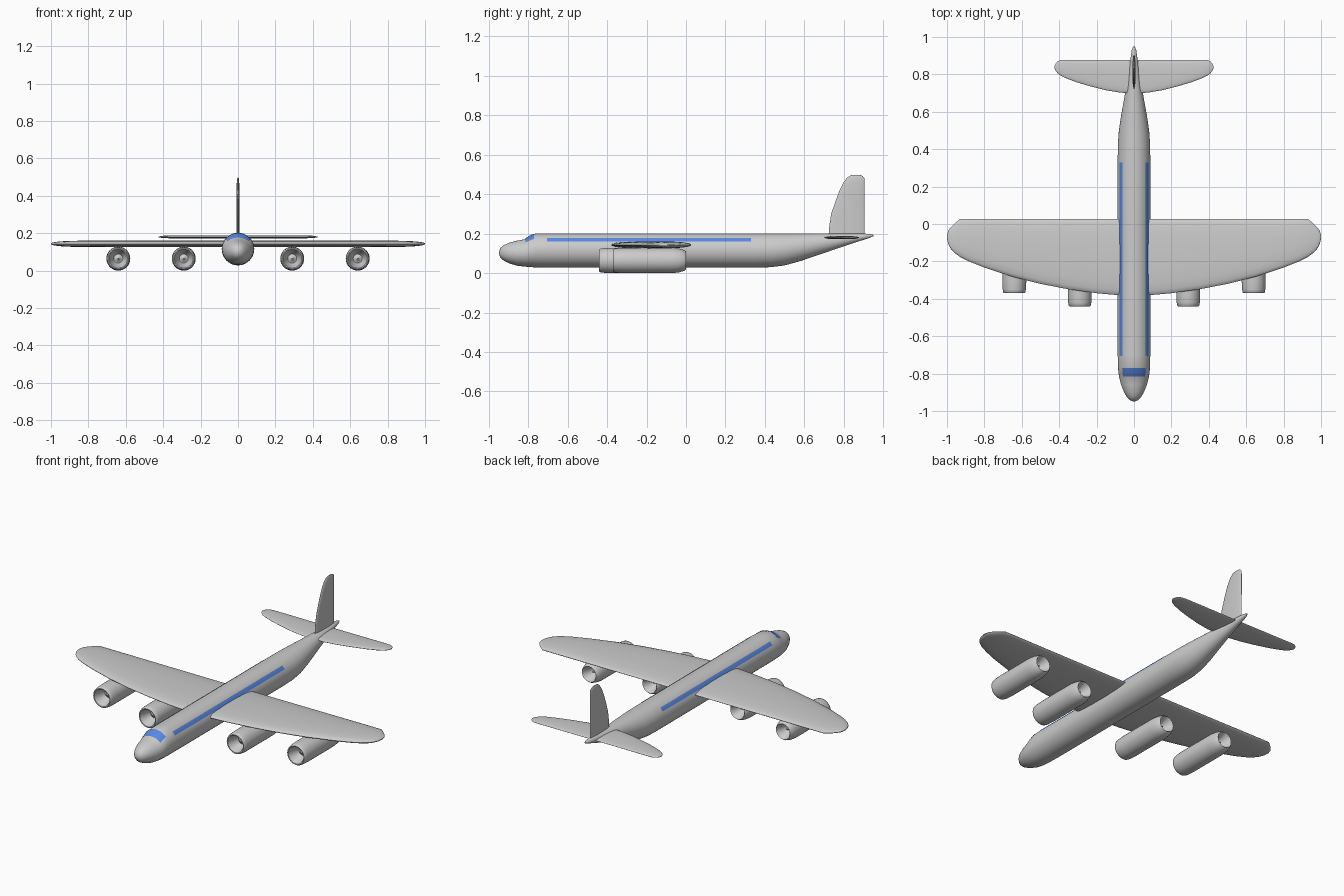
import bpy, bmesh
from math import sin, cos, pi, radians

if "Cube" in bpy.data.objects:
    bpy.data.objects.remove(bpy.data.objects["Cube"])

blue = bpy.data.materials.new("blue_glass")
blue.diffuse_color = (0.1, 0.25, 0.75, 1)
blue.use_nodes = True
blue.node_tree.nodes["Principled BSDF"].inputs["Base Color"].default_value = blue.diffuse_color


def loft(name, rings, closed=True, caps=True, angle=40, mat=None):
    """Skin a list of equal-length point rings into one smooth object."""
    bm = bmesh.new()
    vs = [[bm.verts.new(p) for p in r] for r in rings]
    n = len(rings[0])
    for a, b in zip(vs, vs[1:]):
        for i in range(n if closed else n - 1):
            j = (i + 1) % n
            bm.faces.new((a[i], a[j], b[j], b[i]))
    if caps:
        bm.faces.new(vs[0])
        bm.faces.new(vs[-1])
    bmesh.ops.recalc_face_normals(bm, faces=bm.faces[:])
    me = bpy.data.meshes.new(name)
    bm.to_mesh(me)
    bm.free()
    ob = bpy.data.objects.new(name, me)
    bpy.context.collection.objects.link(ob)
    if mat:
        me.materials.append(mat)
    bpy.ops.object.select_all(action='DESELECT')
    ob.select_set(True)
    bpy.context.view_layer.objects.active = ob
    bpy.ops.object.shade_smooth_by_angle(angle=radians(angle))
    return ob


# Fuselage stations: y, half width, bottom z, top z
BODY = [(-.948, .006, .098, .108), (-.942, .022, .078, .127), (-.925, .038, .064, .141),
        (-.90, .053, .051, .153), (-.86, .069, .038, .164), (-.82, .079, .033, .171),
        (-.795, .083, .031, .187), (-.765, .086, .029, .200), (-.70, .087, .028, .202),
        (.36, .087, .028, .202), (.43, .086, .030, .202), (.50, .081, .039, .202),
        (.58, .069, .061, .202), (.68, .051, .095, .202), (.78, .034, .129, .202),
        (.87, .021, .159, .201), (.93, .012, .178, .199), (.95, .004, .187, .194)]


def body_point(y, a, off=0.0):
    """Point on the fuselage skin at station y and angle a from +x."""
    for s, t in zip(BODY, BODY[1:]):
        if y <= t[0]:
            break
    k = (y - s[0]) / (t[0] - s[0])
    w, lo, hi = (s[i] + (t[i] - s[i]) * k for i in (1, 2, 3))
    return ((w + off) * cos(a), y, (lo + hi) / 2 + ((hi - lo) / 2 + off) * sin(a))


loft("fuselage", [[body_point(s[0], 2 * pi * i / 48) for i in range(48)] for s in BODY])

# Blue window bands and windscreen lying on the skin
for side in (1, -1):
    angles = [radians(90 - side * (90 - d)) for d in (30, 34, 38, 42, 46)]
    loft("window_band_right" if side > 0 else "window_band_left",
         [[body_point(y, a, .0015) for a in angles] for y in (-.705, -.69, .32, .33)],
         closed=False, caps=False, mat=blue)
loft("windscreen", [[body_point(y, radians(44 + 92 * i / 16), .002) for i in range(17)]
                    for y in (-.815, -.795, -.77)], closed=False, caps=False, mat=blue)

# Lens-shaped section: chord fraction, thickness fraction
LENS = [(0, 0), (.015, .3), (.06, .6), (.16, .85), (.35, 1), (.6, 1), (.82, .8), (.94, .5), (.985, .25), (1, 0)]
SECTION = LENS + [(c, -t) for c, t in LENS[-2:0:-1]]


def panel(name, stations, half, place):
    """Wing-like panel. Stations: span, leading edge, trailing edge, thickness factor."""
    loft(name, [[place(s, l + (t - l) * c, half * k * h) for c, h in SECTION]
                for s, l, t, k in stations])


def both_sides(st):
    return [(-s, l, t, k) for s, l, t, k in reversed(st) if s] + st


WING = [(0, -.38, .027, 1), (.1, -.379, .027, 1), (.2, -.37, .027, 1), (.35, -.349, .027, 1),
        (.5, -.32, .027, 1), (.65, -.282, .027, 1), (.8, -.233, .027, .95), (.88, -.201, .027, .9),
        (.93, -.176, .027, .8), (.96, -.154, .002, .65), (.98, -.132, -.018, .5),
        (.993, -.108, -.035, .35), (1, -.08, -.058, .15)]
panel("wing", both_sides(WING), .018, lambda s, c, h: (s, c, .143 + h))

TAIL = [(0, .70, .878, 1), (.07, .702, .878, 1), (.15, .715, .878, 1), (.23, .735, .878, 1),
        (.31, .759, .878, 1), (.37, .782, .878, .9), (.395, .795, .876, .8), (.41, .808, .868, .6),
        (.42, .820, .856, .4), (.425, .832, .844, .2)]
panel("tailplane", both_sides(TAIL), .008, lambda s, c, h: (s, c, .18 + h))

FIN = [(.18, .722, .906, 1), (.24, .727, .906, 1), (.30, .736, .906, 1), (.37, .760, .906, 1),
       (.42, .779, .906, 1), (.46, .799, .906, .9), (.482, .815, .904, .7), (.493, .829, .895, .5),
       (.498, .842, .882, .2)]
panel("tail_fin", FIN, .008, lambda s, c, h: (h, c, s))

# Engine profile from spinner, around the outside, to exhaust: distance back, radius
ENGINE = [(.04, .0005), (.06, .012), (.065, .024), (.04, .039), (.008, .046), (.001, .050), (0, .055),
          (.004, .059), (.02, .062), (.06, .064), (.30, .064), (.335, .060), (.36, .053), (.37, .046),
          (.366, .042), (.32, .028), (.30, .015), (.34, .0005)]
for label, x, y in (("inner", .29, -.44), ("outer", .64, -.37)):
    for side, tag in ((1, "right"), (-1, "left")):
        loft(f"{label}_engine_{tag}",
             [[(side * x + r * cos(2 * pi * i / 32), y + d, .064 + r * sin(2 * pi * i / 32))
               for i in range(32)] for d, r in ENGINE])
